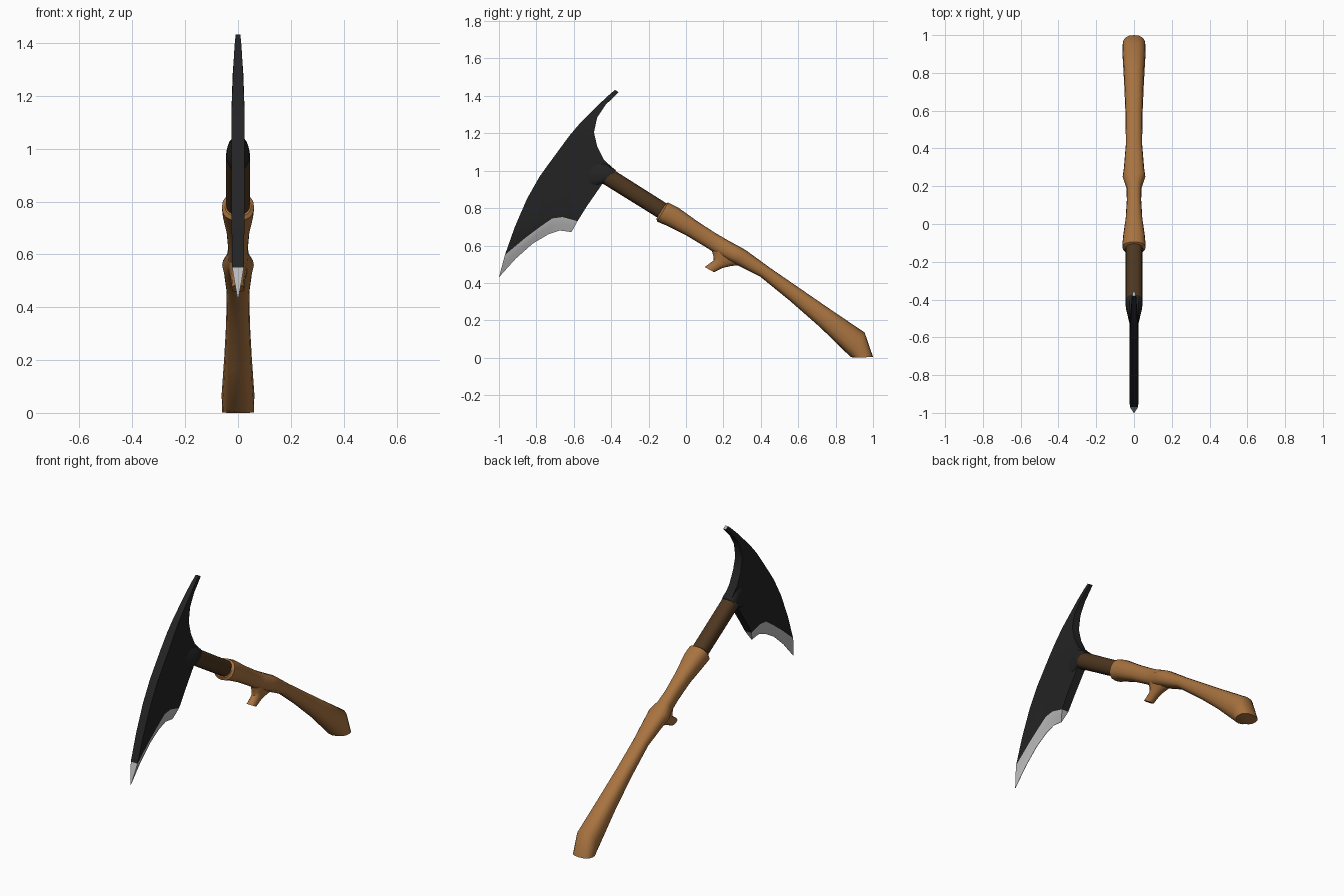
import bpy, bmesh, math
from mathutils import Vector

if "Cube" in bpy.data.objects:
    bpy.data.objects.remove(bpy.data.objects["Cube"])


def material(name, rgb):
    m = bpy.data.materials.new(name)
    m.diffuse_color = (*rgb, 1)
    m.use_nodes = True
    m.node_tree.nodes["Principled BSDF"].inputs["Base Color"].default_value = m.diffuse_color
    return m


BLACK = material("black iron", (0.017, 0.017, 0.018))
STEEL = material("bare steel", (0.50, 0.50, 0.50))
WOOD = material("light wood", (0.39, 0.17, 0.05))
DARK = material("dark wood", (0.075, 0.037, 0.014))


def finish(bm, name, mats, angle):
    bmesh.ops.remove_doubles(bm, verts=bm.verts, dist=0.0001)
    bmesh.ops.recalc_face_normals(bm, faces=bm.faces)
    mesh = bpy.data.meshes.new(name)
    bm.to_mesh(mesh)
    bm.free()
    for m in mats:
        mesh.materials.append(m)
    ob = bpy.data.objects.new(name, mesh)
    bpy.context.collection.objects.link(ob)
    bpy.ops.object.select_all(action='DESELECT')
    ob.select_set(True)
    bpy.context.view_layer.objects.active = ob
    bpy.ops.object.shade_smooth_by_angle(angle=math.radians(angle))
    return ob


def loft(name, rings, mat, sides=16, power=2.4, angle=40):
    """Each ring: (top y, top z, bottom y, bottom z, half width)."""
    bm = bmesh.new()
    loops = []
    for ty, tz, by, bz, w in rings:
        mid = Vector((0, (ty + by) / 2, (tz + bz) / 2))
        up = Vector((0, (ty - by) / 2, (tz - bz) / 2))
        loop = []
        for i in range(sides):
            a = math.tau * i / sides
            c, s = (math.copysign(abs(f(a)) ** (2 / power), f(a)) for f in (math.cos, math.sin))
            loop.append(bm.verts.new(mid + up * s + Vector((w * c, 0, 0))))
        loops.append(loop)
    for a, b in zip(loops, loops[1:]):
        for i in range(sides):
            j = (i + 1) % sides
            bm.faces.new((a[i], a[j], b[j], b[i]))
    bm.faces.new(loops[0])
    bm.faces.new(loops[-1])
    return finish(bm, name, [mat], angle)


# Handle grip, swelling at the front end, the middle and the butt
loft("handle_grip", [
    (-0.11, 0.822, -0.158, 0.745, 0.050),
    (-0.095, 0.83, -0.155, 0.728, 0.061),
    (-0.045, 0.805, -0.10, 0.705, 0.059),
    (0.06, 0.73, 0.00, 0.655, 0.044),
    (0.155, 0.668, 0.10, 0.595, 0.038),
    (0.22, 0.63, 0.17, 0.55, 0.040),
    (0.275, 0.60, 0.225, 0.52, 0.060),
    (0.32, 0.575, 0.265, 0.50, 0.054),
    (0.45, 0.48, 0.395, 0.435, 0.043),
    (0.61, 0.37, 0.555, 0.305, 0.045),
    (0.77, 0.26, 0.715, 0.165, 0.052),
    (0.955, 0.135, 0.88, 0.004, 0.062),
    (1.0, 0.004, 0.90, 0.0, 0.060)], WOOD)

# Finger spur under the handle
loft("finger_spur", [
    (0.13, 0.60, 0.32, 0.50, 0.038),
    (0.146, 0.545, 0.24, 0.49, 0.030),
    (0.148, 0.52, 0.195, 0.48, 0.026),
    (0.10, 0.485, 0.15, 0.457, 0.024)], WOOD, sides=12)

# Dark shaft and the iron socket joining it to the blade
loft("shaft", [(-0.393, 1.008, -0.447, 0.932, 0.045),
               (-0.08, 0.81, -0.13, 0.735, 0.045)], DARK)
loft("socket", [(-0.375, 1.003, -0.432, 0.923, 0.043),
                (-0.395, 1.018, -0.447, 0.930, 0.046),
                (-0.425, 1.045, -0.475, 0.915, 0.042),
                (-0.50, 1.06, -0.54, 0.90, 0.025)], BLACK)

# Blade: rows of (outer y, z, inner y, z, half thickness), tip downwards
rows = [(-0.38, 1.432, -0.36, 1.42, 0.009),
        (-0.415, 1.402, -0.388, 1.393, 0.012),
        (-0.46, 1.36, -0.43, 1.352, 0.015),
        (-0.57, 1.25, -0.475, 1.285, 0.020),
        (-0.625, 1.185, -0.492, 1.205, 0.023),
        (-0.68, 1.11, -0.475, 1.13, 0.025),
        (-0.735, 1.035, -0.44, 1.06, 0.025),
        (-0.785, 0.965, -0.395, 1.012, 0.025),
        (-0.85, 0.85, -0.44, 0.94, 0.025),
        (-0.915, 0.70, -0.53, 0.81, 0.024)]
grid = []
for oy, oz, iy, iz, t in rows:
    grid.append([(t, oy + (iy - oy) * k / 5, oz + (iz - oz) * k / 5) for k in range(6)])
bevel_line = [(-0.968, 0.55), (-0.86, 0.64), (-0.78, 0.70), (-0.715, 0.745), (-0.66, 0.752), (-0.58, 0.73)]
edge_line = [(-1.0, 0.43), (-0.91, 0.53), (-0.82, 0.61), (-0.735, 0.66), (-0.675, 0.68), (-0.612, 0.672)]
grid.append([(0.022, *p) for p in bevel_line])
grid.append([(0.012, (a[0] + b[0]) / 2, (a[1] + b[1]) / 2) for a, b in zip(bevel_line, edge_line)])
grid.append([(0.001, *p) for p in edge_line])

bm = bmesh.new()
sides = [[[bm.verts.new((s * x, y, z)) for x, y, z in row] for row in grid] for s in (1, -1)]
R, L = sides
last = len(grid) - 1
for r in range(last):
    ground = 1 if r >= last - 2 else 0      # ground cutting edge is bare steel
    faces = [bm.faces.new((S[r][k], S[r][k + 1], S[r + 1][k + 1], S[r + 1][k]))
             for S in sides for k in range(5)]
    faces += [bm.faces.new((R[r][k], R[r + 1][k], L[r + 1][k], L[r][k])) for k in (0, 5)]
    for f in faces:
        f.material_index = ground
for r in (0, last):
    for k in range(5):
        bm.faces.new((R[r][k], R[r][k + 1], L[r][k + 1], L[r][k])).material_index = 1
finish(bm, "blade", [BLACK, STEEL], 35)
